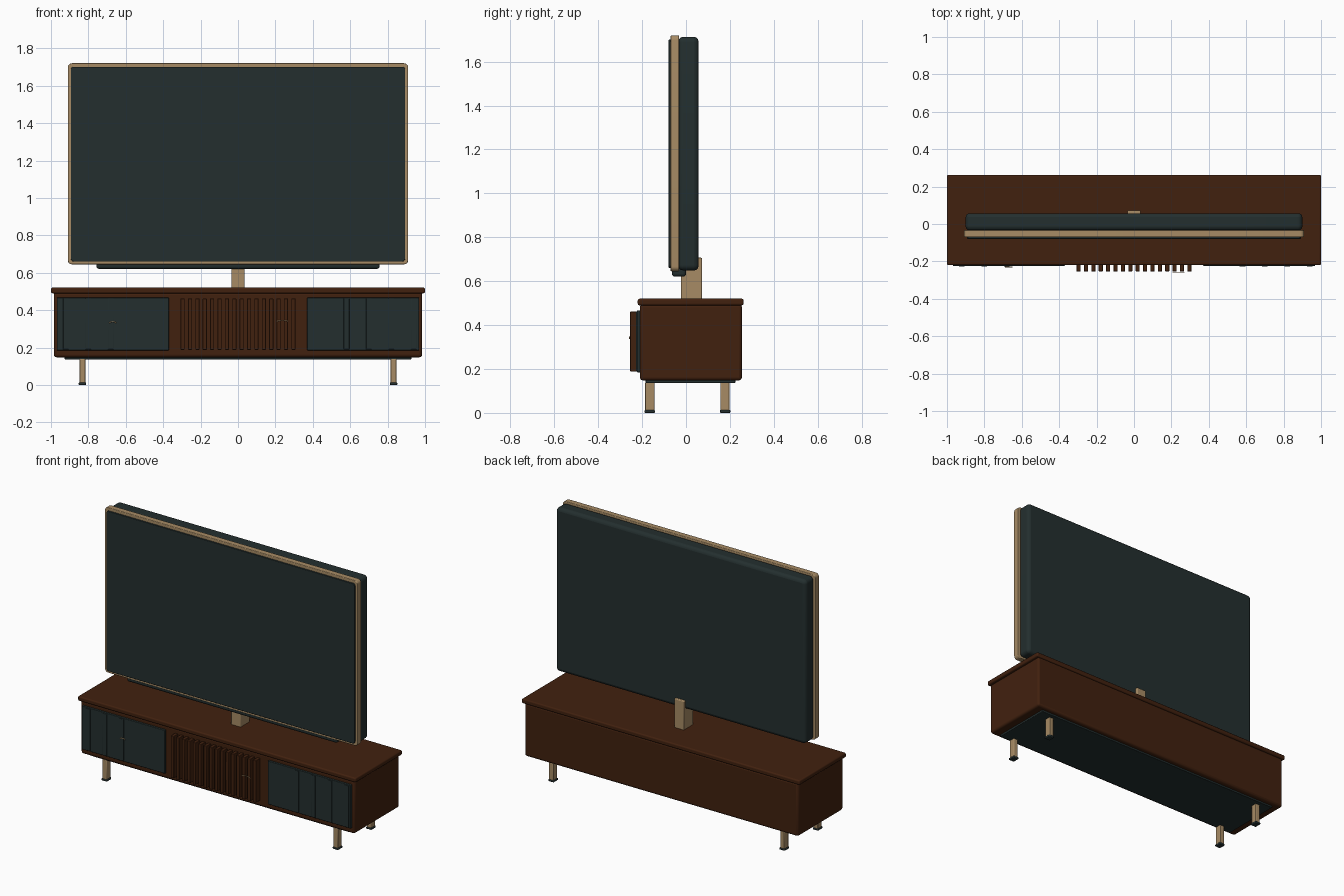
import bpy, math
from mathutils import Vector

if "Cube" in bpy.data.objects:
    bpy.data.objects.remove(bpy.data.objects["Cube"])

def material(name, rgb):
    m = bpy.data.materials.new(name)
    m.diffuse_color = (*rgb, 1)
    m.use_nodes = True
    m.node_tree.nodes["Principled BSDF"].inputs["Base Color"].default_value = m.diffuse_color
    return m

DARK = material("dark slate", (0.017, 0.028, 0.028))
WOOD = material("walnut brown", (0.053, 0.0148, 0.0045))
GOLD = material("champagne", (0.39, 0.26, 0.13))

def box(name, x, y, z, mat, bevel=0.0, seg=3):
    """Box from (min, max) ranges with softened edges."""
    bpy.ops.mesh.primitive_cube_add(size=1)
    o = bpy.context.object
    o.name = name
    lo, hi = Vector((x[0], y[0], z[0])), Vector((x[1], y[1], z[1]))
    for v in o.data.vertices:
        v.co = Vector((lo[i] + (v.co[i] + 0.5) * (hi[i] - lo[i]) for i in range(3)))
    o.data.materials.append(mat)
    if bevel:
        b = o.modifiers.new("soft_edges", 'BEVEL')
        b.width, b.segments = bevel, seg
        bpy.ops.object.shade_smooth_by_angle(angle=math.radians(35))
    return o

def rounded_slab(name, x, y, z, r, mat, edge=0.004):
    """Upright slab with rounded corners seen from the front."""
    pts = []
    for cx, cz, a0 in ((x - r, z[1] - r, 0), (-x + r, z[1] - r, 90),
                       (-x + r, z[0] + r, 180), (x - r, z[0] + r, 270)):
        for i in range(7):
            a = math.radians(a0 + i * 15)
            pts.append((cx + r * math.cos(a), cz + r * math.sin(a)))
    n = len(pts)
    verts = [(px, yy, pz) for yy in y for px, pz in pts]
    faces = [list(range(n)), list(range(2 * n - 1, n - 1, -1))]
    faces += [[i, n + i, n + (i + 1) % n, (i + 1) % n] for i in range(n)]
    me = bpy.data.meshes.new(name)
    me.from_pydata(verts, [], faces)
    me.materials.append(mat)
    o = bpy.data.objects.new(name, me)
    bpy.context.collection.objects.link(o)
    b = o.modifiers.new("soft_edges", 'BEVEL')
    b.width, b.segments = edge, 3
    bpy.context.view_layer.objects.active = o
    bpy.ops.object.select_all(action='DESELECT')
    o.select_set(True)
    bpy.ops.object.shade_smooth_by_angle(angle=math.radians(35))
    return o

def handle(name, x, y, z, half):
    """Small arched pull made from a thin tube."""
    cu = bpy.data.curves.new(name, 'CURVE')
    cu.dimensions = '3D'
    cu.bevel_depth, cu.bevel_resolution = 0.0025, 2
    cu.use_fill_caps = True
    s = cu.splines.new('POLY')
    s.points.add(8)
    for i, p in enumerate(s.points):
        a = math.pi * i / 8
        p.co = (x - half * math.cos(a), y, z + 0.008 * math.sin(a), 1)
    cu.materials.append(GOLD)
    o = bpy.data.objects.new(name, cu)
    bpy.context.collection.objects.link(o)

# Cabinet
box("cabinet_body", (-0.985, 0.985), (-0.21, 0.255), (0.148, 0.495), WOOD, 0.014)
box("cabinet_top", (-1, 1), (-0.22, 0.262), (0.49, 0.52), WOOD, 0.008)
box("base_plate", (-0.927, 0.927), (-0.184, 0.225), (0.136, 0.152), DARK, 0.004)

# Doors with raised ribs
for side, s, ribs in (("left", -1, (0.92, 0.80, 0.68)), ("right", 1, (0.58, 0.70, 0.82, 0.94))):
    xr = sorted((s * 0.37, s * 0.968))
    box(side + "_door", xr, (-0.224, -0.205), (0.185, 0.467), DARK, 0.003)
    for i, c in enumerate(ribs):
        box(f"{side}_door_rib_{i}", (s * c - 0.015, s * c + 0.015), (-0.228, -0.22),
            (0.19, 0.462), DARK, 0.002)

# Centre slats
for i in range(16):
    c = -0.296 + i * 0.592 / 15
    box(f"centre_slat_{i}", (c - 0.011, c + 0.011), (-0.254, -0.208), (0.188, 0.462), WOOD, 0.003, 2)

# Handles
handle("left_handle", -0.67, -0.23, 0.33, 0.018)
handle("centre_handle", 0.238, -0.258, 0.338, 0.03)

# Legs with dark feet
for sx in (-1, 1):
    for label, cy in (("front", -0.165), ("back", 0.178)):
        cx = sx * 0.832
        box(label + "_leg", (cx - 0.016, cx + 0.016), (cy - 0.021, cy + 0.021), (0.006, 0.14), GOLD, 0.004, 2)
        box(label + "_foot", (cx - 0.02, cx + 0.02), (cy - 0.024, cy + 0.024), (0, 0.013), DARK, 0.004, 2)

# Television
box("stand_post", (-0.035, 0.035), (-0.023, 0.073), (0.515, 0.707), GOLD, 0.005)
box("sound_bar", (-0.757, 0.757), (-0.064, 0.0), (0.621, 0.665), DARK, 0.012)
rounded_slab("screen_frame", 0.91, (-0.07, -0.032), (0.645, 1.72), 0.022, GOLD)
rounded_slab("screen", 0.893, (-0.079, -0.06), (0.66, 1.701), 0.014, DARK, 0.003)
rounded_slab("screen_back", 0.9, (-0.034, 0.057), (0.649, 1.713), 0.025, DARK, 0.02)
